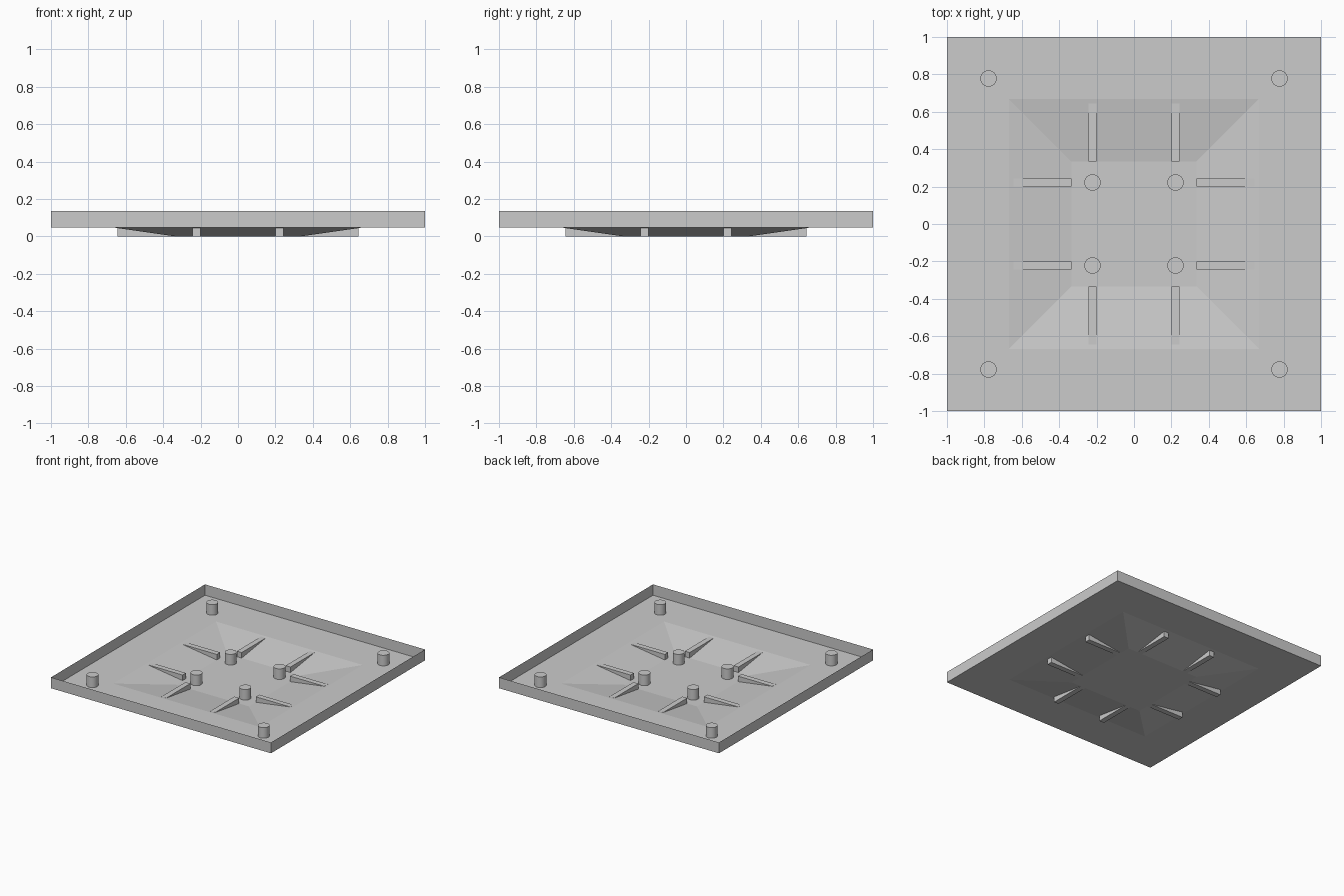
import bpy, bmesh
from math import pi
from mathutils import Matrix

if "Cube" in bpy.data.objects:
    bpy.data.objects.remove(bpy.data.objects["Cube"])

FLOOR, TOP = 0.048, 0.137     # height of outer floor and of the rim
PEG_R, PEG_H = 0.044, 0.087


def finish(name, bm):
    me = bpy.data.meshes.new(name)
    bm.to_mesh(me)
    bm.free()
    ob = bpy.data.objects.new(name, me)
    bpy.context.collection.objects.link(ob)
    return ob


# Sheet tray: nested square loops from rim top down to the sunken centre
bm = bmesh.new()
loops = []
for half, z in ((1, TOP), (1, FLOOR), (0.667, FLOOR), (0.333, 0)):
    loops.append([bm.verts.new((sx * half, sy * half, z))
                  for sx, sy in ((-1, -1), (1, -1), (1, 1), (-1, 1))])
for a, b in zip(loops, loops[1:]):
    for i in range(4):
        j = (i + 1) % 4
        bm.faces.new((a[i], b[i], b[j], a[j]))
bm.faces.new(loops[-1])
bmesh.ops.recalc_face_normals(bm, faces=bm.faces)
finish("tray", bm)


# Pegs: four on the outer floor, four in the sunken centre
def peg(name, x, y, z):
    bm = bmesh.new()
    bmesh.ops.create_cone(bm, cap_ends=True, segments=16, radius1=PEG_R,
                          radius2=PEG_R, depth=PEG_H,
                          matrix=Matrix.Translation((x, y, z + PEG_H / 2)))
    bm.normal_update()
    bottom = [f for f in bm.faces if f.normal.z < -0.5]
    bmesh.ops.delete(bm, geom=bottom, context='FACES_ONLY')
    for f in bm.faces:
        f.smooth = abs(f.normal.z) < 0.5
    for e in bm.edges:
        e.smooth = all(f.smooth for f in e.link_faces)
    finish(name, bm)


for sx in (-1, 1):
    for sy in (-1, 1):
        peg("corner_peg", sx * 0.778, sy * 0.778, FLOOR)
        peg("inner_peg", sx * 0.222, sy * 0.222, 0)

# Ribs: blocks passing through the slopes, two on each side
INNER, OUTER, WIDTH, RIB_TOP = 0.333, 0.645, 0.044, 0.0455
for turn in range(4):
    for side in (-1, 1):
        bm = bmesh.new()
        bmesh.ops.create_cube(bm, size=1)
        bmesh.ops.scale(bm, vec=(OUTER - INNER, WIDTH, RIB_TOP), verts=bm.verts)
        bmesh.ops.translate(bm, vec=((INNER + OUTER) / 2, side * 0.222, RIB_TOP / 2),
                            verts=bm.verts)
        bmesh.ops.rotate(bm, matrix=Matrix.Rotation(turn * pi / 2, 3, 'Z'),
                         verts=bm.verts)
        finish("slope_rib", bm)
